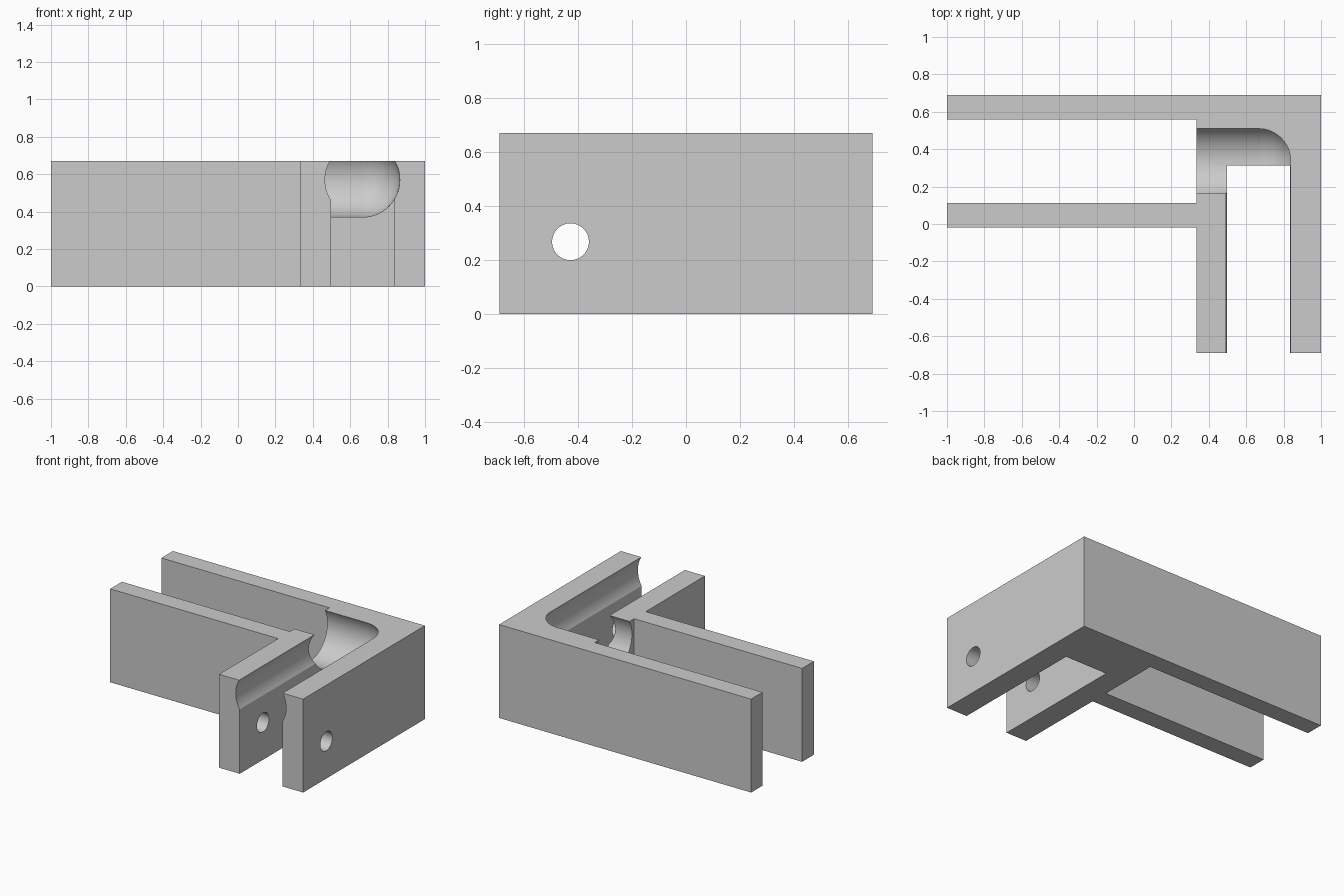
import bpy, bmesh, math
from mathutils import Matrix

if "Cube" in bpy.data.objects:
    bpy.data.objects.remove(bpy.data.objects["Cube"])

H = 0.67                      # bracket height
PX, PY, PZ = 0.665, 0.337, 0.57   # corner of the pipe channel
R = 0.2                       # channel radius

grey = bpy.data.materials.new("light grey")
grey.diffuse_color = (0.6, 0.6, 0.6, 1)
grey.use_nodes = True
grey.node_tree.nodes["Principled BSDF"].inputs["Base Color"].default_value = grey.diffuse_color


def finish(name, bm):
    bmesh.ops.recalc_face_normals(bm, faces=bm.faces)
    mesh = bpy.data.meshes.new(name)
    bm.to_mesh(mesh)
    bm.free()
    mesh.materials.append(grey)
    ob = bpy.data.objects.new(name, mesh)
    bpy.context.collection.objects.link(ob)
    return ob


def cylinder(name, radius, axis, start, end, center):
    """Closed cylinder from start to end along the x or y axis."""
    bm = bmesh.new()
    turn = Matrix.Rotation(math.pi / 2, 4, 'Y' if axis == 'x' else 'X')
    mid = list(center)
    mid["xy".index(axis)] = (start + end) / 2
    bmesh.ops.create_cone(bm, cap_ends=True, segments=64, radius1=radius, radius2=radius,
                          depth=end - start, matrix=Matrix.Translation(mid) @ turn)
    return finish(name, bm)


# Corner bracket: plan outline of two forked arms, extruded upward
outline = [(-1, 0.69), (-1, 0.56), (0.333, 0.56), (0.333, 0.113), (-1, 0.113),
           (-1, -0.02), (0.333, -0.02), (0.333, -0.69), (0.497, -0.69),
           (0.497, 0.312), (0.835, 0.312), (0.835, -0.69), (1, -0.69), (1, 0.69)]
bm = bmesh.new()
base = bm.faces.new([bm.verts.new((x, y, 0)) for x, y in outline])
top = bmesh.ops.extrude_face_region(bm, geom=[base])
bmesh.ops.translate(bm, vec=(0, 0, H),
                    verts=[v for v in top["geom"] if isinstance(v, bmesh.types.BMVert)])
bracket = finish("corner_bracket", bm)

# Cutters: two channel legs, the round elbow and the cross pin hole
bm = bmesh.new()
bmesh.ops.create_uvsphere(bm, u_segments=64, v_segments=32, radius=R - 0.0002,
                          matrix=Matrix.Translation((PX, PY, PZ)))
cutters = [
    cylinder("channel_front_cutter", R, 'y', -0.9, PY, (PX, 0, PZ)),
    cylinder("channel_left_cutter", R, 'x', 0.1, PX, (0, PY, PZ)),
    finish("channel_elbow_cutter", bm),
    cylinder("pin_hole_cutter", 0.068, 'x', 0.2, 1.2, (0, -0.427, 0.268)),
]

bpy.context.view_layer.objects.active = bracket
for cutter in cutters:
    mod = bracket.modifiers.new(cutter.name, 'BOOLEAN')
    mod.operation = 'DIFFERENCE'
    mod.solver = 'EXACT'
    mod.object = cutter
    bpy.ops.object.modifier_apply(modifier=mod.name)
for cutter in cutters:
    bpy.data.objects.remove(cutter)

# Smooth channel, sharp block edges
bpy.ops.object.select_all(action='DESELECT')
bracket.select_set(True)
bpy.ops.object.shade_smooth_by_angle(angle=math.radians(25))
